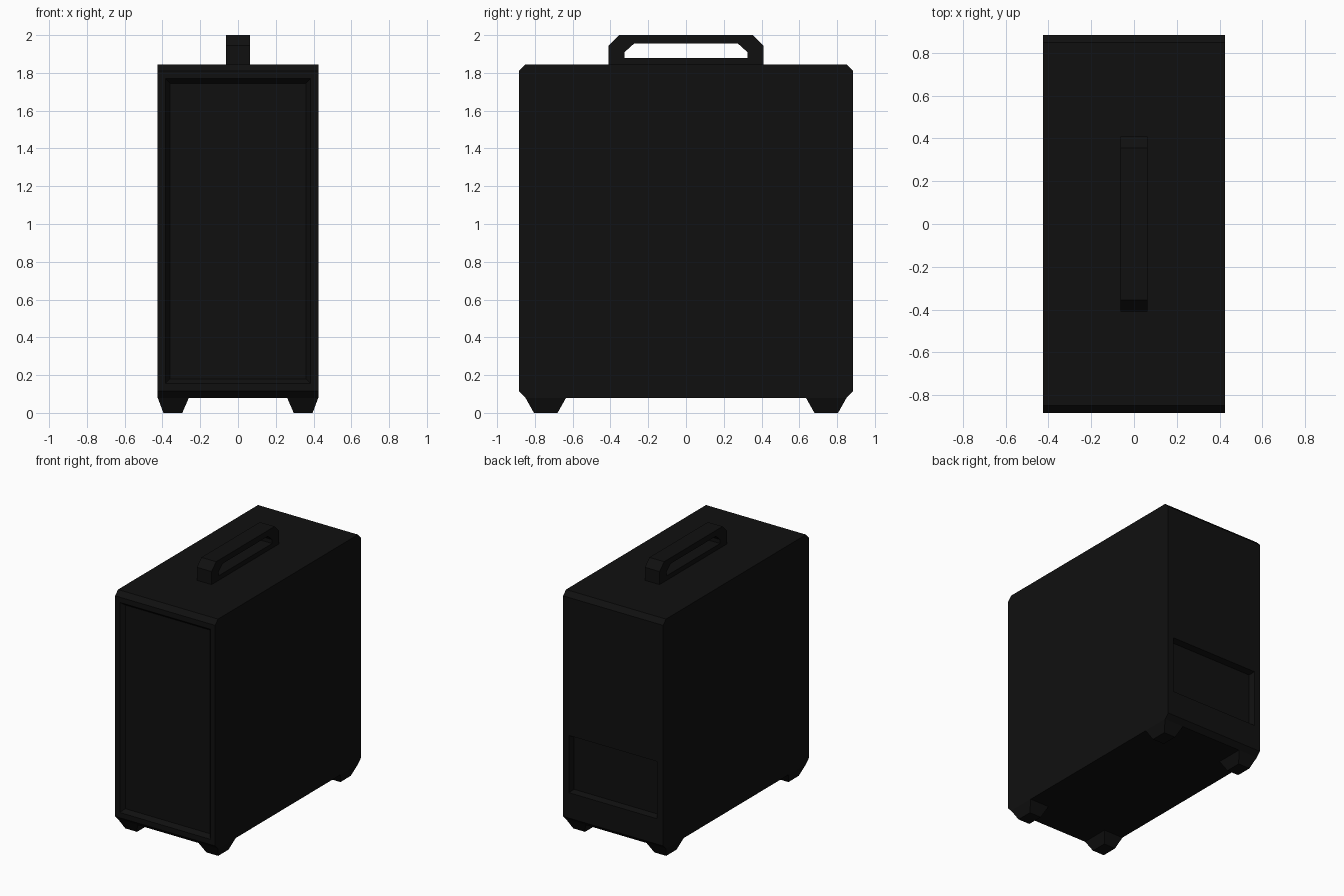
import bpy, bmesh
from mathutils import Vector

if "Cube" in bpy.data.objects:
    bpy.data.objects.remove(bpy.data.objects["Cube"])

black = bpy.data.materials.new("matte_black")
black.diffuse_color = (0.005, 0.005, 0.005, 1)
black.use_nodes = True
black.node_tree.nodes["Principled BSDF"].inputs["Base Color"].default_value = black.diffuse_color


def finish(bm, name):
    bmesh.ops.recalc_face_normals(bm, faces=bm.faces)
    mesh = bpy.data.meshes.new(name)
    bm.to_mesh(mesh)
    bm.free()
    mesh.materials.append(black)
    obj = bpy.data.objects.new(name, mesh)
    bpy.context.collection.objects.link(obj)
    return obj


def extrude_x(bm, faces, width):
    geom = bmesh.ops.extrude_face_region(bm, geom=faces)["geom"]
    verts = [v for v in geom if isinstance(v, bmesh.types.BMVert)]
    bmesh.ops.translate(bm, verts=verts, vec=(width, 0, 0))
    bmesh.ops.recalc_face_normals(bm, faces=bm.faces)


def inset(bm, face, thickness, depth=0.0):
    bmesh.ops.inset_region(bm, faces=[face], thickness=thickness,
                           depth=depth, use_even_offset=True)


def end_face(bm, direction):
    bm.normal_update()
    return max(bm.faces, key=lambda f: f.normal.dot(Vector((0, direction, 0))) + f.calc_area() * 0.01)


# Case body: chamfered side profile pulled across the width
bm = bmesh.new()
half = [(0.85, 0.08), (0.885, 0.115), (0.885, 1.81), (0.85, 1.845)]
profile = half + [(-y, z) for y, z in reversed(half)]
face = bm.faces.new([bm.verts.new((-0.425, y, z)) for y, z in profile])
extrude_x(bm, [face], 0.85)

# Front: full-height recessed panel with a sloped frame
front = end_face(bm, -1)
inset(bm, front, 0.04)
inset(bm, front, 0.025, -0.03)

# Back: recessed bay in the lower part
back = end_face(bm, 1)
inset(bm, back, 0.05)
for v in back.verts:
    v.co.z = 0.31 if v.co.z < 1 else 0.75
bm.normal_update()
inset(bm, back, 0.012, -0.045)
finish(bm, "case_body")

# Carry handle: chamfered ring with a base bar
bm = bmesh.new()
outer = [(-0.41, 1.845), (-0.41, 1.945), (-0.355, 2.0), (0.355, 2.0), (0.41, 1.945), (0.41, 1.845)]
inner = [(-0.325, 1.88), (-0.325, 1.91), (-0.275, 1.955), (0.275, 1.955), (0.325, 1.91), (0.325, 1.88)]
vo = [bm.verts.new((-0.0625, y, z)) for y, z in outer]
vi = [bm.verts.new((-0.0625, y, z)) for y, z in inner]
ring = [bm.faces.new((vo[i - 1], vo[i], vi[i], vi[i - 1])) for i in range(6)]
extrude_x(bm, ring, 0.125)
finish(bm, "carry_handle")

# Four tapered feet under the corners
for sx, side in ((1, "right"), (-1, "left")):
    for sy, end in ((1, "back"), (-1, "front")):
        bm = bmesh.new()
        bmesh.ops.create_cube(bm, size=2)
        for v in bm.verts:
            if v.co.z > 0:
                x, y, z = (0.425 if v.co.x > 0 else 0.26), (0.85 if v.co.y > 0 else 0.635), 0.08
            else:
                x, y, z = (0.395 if v.co.x > 0 else 0.295), (0.805 if v.co.y > 0 else 0.68), 0.0
            v.co = (sx * x, sy * y, z)
        finish(bm, f"foot_{end}_{side}")
